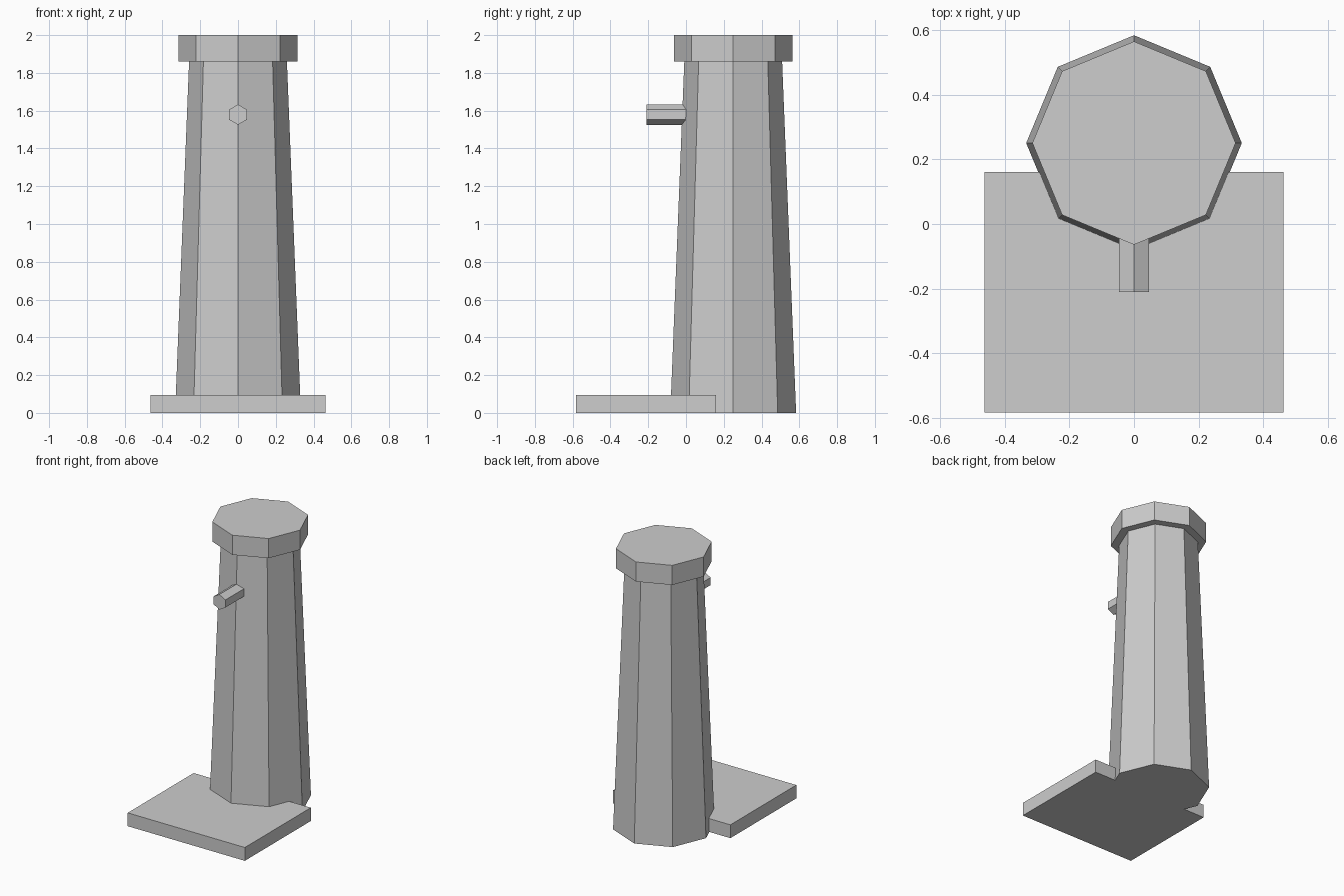
import bpy, math

if "Cube" in bpy.data.objects:
    bpy.data.objects.remove(bpy.data.objects["Cube"])

grey = bpy.data.materials.new("light_grey")
grey.diffuse_color = (0.61, 0.61, 0.61, 1)
grey.use_nodes = True
grey.node_tree.nodes["Principled BSDF"].inputs["Base Color"].default_value = grey.diffuse_color

CENTRE_Y = 0.25


def finish(name):
    ob = bpy.context.object
    ob.name = name
    ob.data.materials.append(grey)
    return ob


def frustum(name, sides, r1, r2, z1, z2):
    # Corners lie on the x and y axes
    bpy.ops.mesh.primitive_cone_add(vertices=sides, radius1=r1, radius2=r2, depth=z2 - z1,
                                    location=(0, CENTRE_Y, (z1 + z2) / 2))
    return finish(name)


# Tapered eight-sided column and its wider cap
frustum("column", 8, 0.333, 0.259, 0.0, 1.86)
frustum("cap", 8, 0.314, 0.314, 1.86, 2.0)

# Flat slab in front of the column
bpy.ops.mesh.primitive_cube_add(size=1, location=(0, -0.2115, 0.0475))
slab = finish("base_slab")
slab.scale = (0.924, 0.743, 0.095)

# Six-sided spout, corners pointing up and down
y1, y2 = -0.21, 0.04
bpy.ops.mesh.primitive_cylinder_add(vertices=6, radius=0.054, depth=y2 - y1,
                                    location=(0, (y1 + y2) / 2, 1.579),
                                    rotation=(math.pi / 2, 0, 0))
finish("spout")
